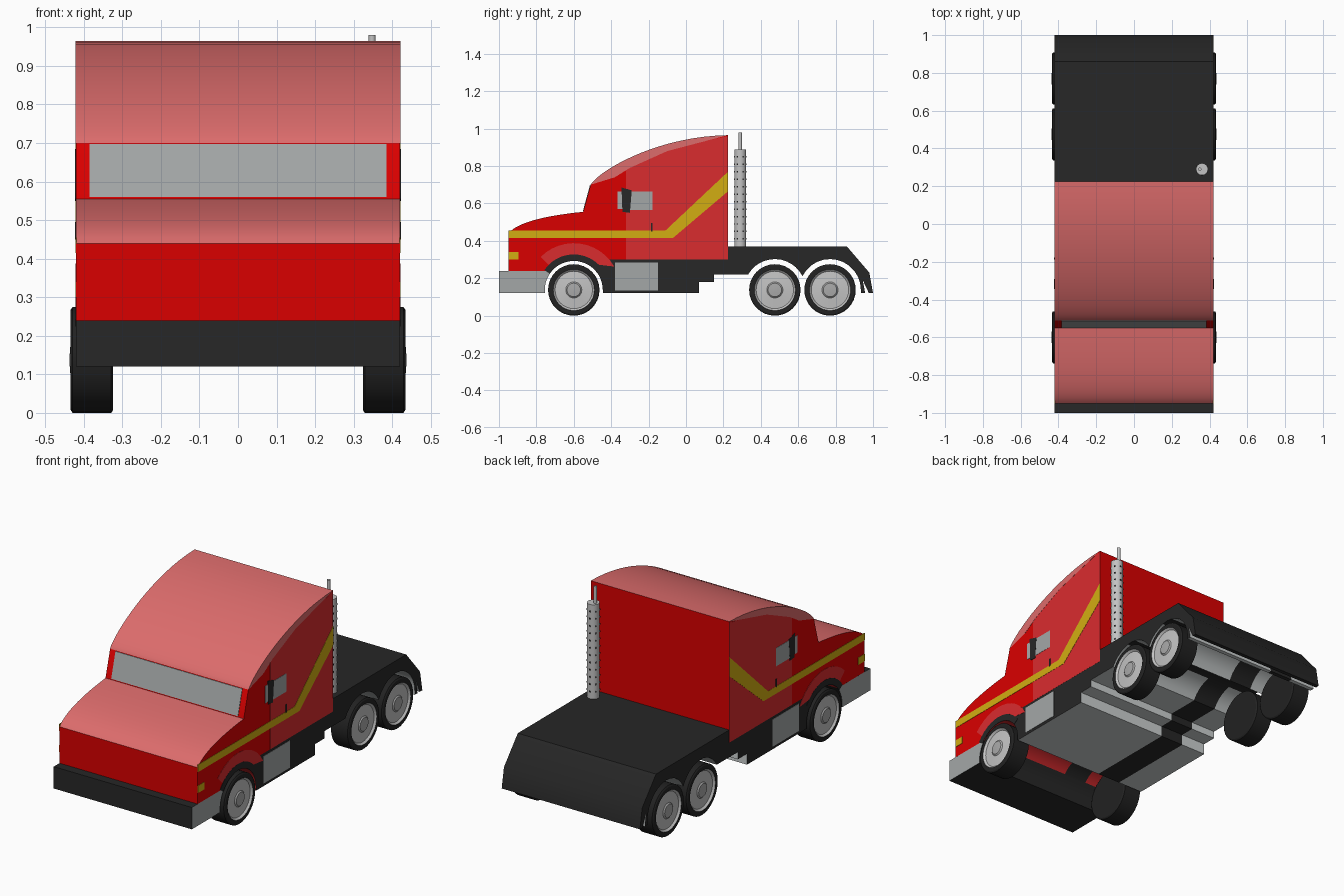
import bpy, bmesh, math
from mathutils import Vector
from mathutils.geometry import interpolate_bezier

cube = bpy.data.objects.get("Cube")
if cube:
    bpy.data.objects.remove(cube, do_unlink=True)


def material(name, r, g, b):
    m = bpy.data.materials.new(name)
    m.use_nodes = True
    m.diffuse_color = (r, g, b, 1)
    m.node_tree.nodes["Principled BSDF"].inputs["Base Color"].default_value = (r, g, b, 1)
    return m


RED = material("bright red", 0.7, 0, 0)
PINK = material("faded red", 0.72, 0.15, 0.15)
SIDE_RED = material("panel red", 0.7, 0.025, 0.028)
YELLOW = material("stripe yellow", 0.65, 0.42, 0.006)
BLACK = material("chassis black", 0.02, 0.02, 0.02)
TYRE = material("tyre black", 0.016, 0.016, 0.016)
GREY = material("grey", 0.37, 0.39, 0.39)
LIGHT = material("light metal", 0.55, 0.55, 0.55)
HUB = material("hub grey", 0.4, 0.4, 0.4)
PALE = material("underside pale grey", 0.6, 0.63, 0.63)

HALF = 0.42          # half width of the body
AXLE = 0.1375        # wheel radius and axle height
WHEELS = {"front": -0.6, "middle": 0.475, "rear": 0.77}
BANDS = [-HALF, -0.27, -0.13, 0.22, 0.33, HALF]   # colour bands across the underside


def finish(name, bm, mats, rule=None):
    bmesh.ops.recalc_face_normals(bm, faces=bm.faces)
    bm.normal_update()
    if rule:
        for f in bm.faces:
            f.material_index = mats.index(rule(f.calc_center_median(), f.normal))
    me = bpy.data.meshes.new(name)
    bm.to_mesh(me)
    bm.free()
    for m in mats:
        me.materials.append(m)
    me.shade_smooth()
    me.set_sharp_from_angle(angle=math.radians(32))
    ob = bpy.data.objects.new(name, me)
    bpy.context.collection.objects.link(ob)
    return ob


def extrude(name, profile, xs, mats, rule=None):
    """Side profile of (y, z) points swept across the given x stations."""
    bm = bmesh.new()
    rings = [[bm.verts.new((x, y, z)) for y, z in profile] for x in xs]
    n = len(profile)
    for a, b in zip(rings, rings[1:]):
        for i in range(n):
            j = (i + 1) % n
            bm.faces.new((a[i], a[j], b[j], b[i]))
    bm.faces.new(rings[0])
    bm.faces.new(rings[-1])
    return finish(name, bm, mats, rule)


def lathe(name, profile, mats, rule=None, steps=32, center=(0, 0, 0), axis="x", flip=1):
    """Turn (along, radius) points around the x or z axis."""
    bm = bmesh.new()
    rings = []
    for d, r in profile:
        ring = []
        for k in range(steps):
            a = 2 * math.pi * k / steps
            u, v = r * math.cos(a), r * math.sin(a)
            p = Vector((flip * d, u, v) if axis == "x" else (u, v, d))
            ring.append(bm.verts.new(p))
        rings.append(ring)
    for a, b in zip(rings, rings[1:]):
        for k in range(steps):
            j = (k + 1) % steps
            bm.faces.new((a[k], a[j], b[j], b[k]))
    bm.faces.new(rings[0])
    bm.faces.new(rings[-1])
    ob = finish(name, bm, mats, rule)
    ob.location = center
    return ob


def arc(cy, r, start, end, n=12):
    angles = [math.radians(start + (end - start) * i / n) for i in range(n + 1)]
    return [(cy + r * math.cos(a), AXLE + r * math.sin(a)) for a in angles]


def curve(*pts, n=14):
    return [(p.x, p.y) for p in interpolate_bezier(*[Vector(p) for p in pts], n)]


def side_plates(name, profile, mat, lift):
    """Thin plate on both flanks."""
    for side, s in (("left", 1), ("right", -1)):
        extrude(f"{name}_{side}", profile, [s * (HALF - 0.001), s * (HALF + lift)], [mat])


def rect(y0, y1, z0, z1):
    return [(y0, z0), (y1, z0), (y1, z1), (y0, z1)]


def front_arch_color(x):
    if 0.22 < x < 0.33:
        return YELLOW
    return BLACK if -0.27 < x < -0.13 else SIDE_RED


# Cab and bonnet
hood = curve((-0.95, 0.44), (-0.9, 0.5), (-0.75, 0.535), (-0.55, 0.555))
roof = curve((-0.51, 0.70), (-0.46, 0.78), (-0.15, 0.96), (0.225, 0.965), n=18)
front_arch = arc(WHEELS["front"], 0.155, 90, 139)
body = hood + roof + [(0.225, 0.30), (-0.6, 0.30)] + front_arch + [(-0.95, 0.24)]


def body_rule(c, n):
    if abs(n.x) < 0.5 and c.z < 0.296 and -0.72 < c.y < -0.59:
        return front_arch_color(c.x)
    return PINK if n.z > 0.3 else RED


extrude("cab_body", body, BANDS, [RED, PINK, SIDE_RED, YELLOW, BLACK], body_rule)

# Windscreen plate on the slanted front
extrude("windscreen", [(-0.551, 0.56), (-0.514, 0.697), (-0.508, 0.697), (-0.545, 0.56)],
        [-0.385, 0.385], [GREY])

# Bumper
bumper = [(-1, 0.24), (-1, 0.12), (-0.755, 0.12)] + arc(-0.6, 0.155, 180, 139, 5)
extrude("bumper", bumper, [-HALF, HALF], [BLACK, GREY],
        lambda c, n: GREY if abs(n.x) > 0.5 else BLACK)

# Chassis with wheel arches running through the full width and a slot behind the rear axle
chassis = ([(-0.6, 0.30)] + arc(-0.6, 0.155, 90, 0)
           + [(-0.445, 0.12), (0.07, 0.12), (0.07, 0.18), (0.15, 0.18), (0.15, 0.22)]
           + arc(WHEELS["middle"], 0.165, 150, 26.6) + arc(WHEELS["rear"], 0.165, 153.4, 0)[1:]
           + [(0.935, 0.12), (0.958, 0.12), (0.945, 0.19), (0.978, 0.12),
              (1, 0.12), (0.98, 0.23), (0.86, 0.37), (0.224, 0.37), (0.224, 0.30)])


def chassis_rule(c, n):
    if abs(n.x) > 0.5 or c.z > 0.2999 or c.y > 0.97:
        return BLACK
    if c.y < -0.444:
        return front_arch_color(c.x)
    return BLACK if -0.27 < c.x < -0.13 else PALE


extrude("chassis", chassis, BANDS, [BLACK, PALE, SIDE_RED, YELLOW], chassis_rule)

# Painted flank panels
side_plates("sleeper_panel", [(-0.32, 0.30), (0.225, 0.30), (0.225, 0.96), (-0.1, 0.89),
                              (-0.32, 0.785)], SIDE_RED, 0.0006)
side_plates("roof_band", roof + [(-0.1, 0.88), (-0.3, 0.79), (-0.38, 0.74)], PINK, 0.0012)
side_plates("fender_flare", arc(-0.6, 0.25, 30, 135) + arc(-0.6, 0.19, 135, 45), SIDE_RED, 0.0012)
side_plates("arch_trim", arc(-0.6, 0.19, 35, 146) + arc(-0.6, 0.155, 146, 35), BLACK, 0.0018)
side_plates("stripe", [(-0.95, 0.455), (-0.11, 0.455), (0.225, 0.77), (0.225, 0.665),
                       (-0.07, 0.415), (-0.95, 0.415)], YELLOW, 0.0018)
side_plates("marker_light", rect(-0.95, -0.895, 0.30, 0.34), YELLOW, 0.0018)
side_plates("side_window", rect(-0.31, -0.18, 0.565, 0.665), GREY, 0.0018)
side_plates("mirror_arm", rect(-0.365, -0.33, 0.57, 0.665), HUB, 0.0018)
side_plates("mirror", [(-0.34, 0.555), (-0.3, 0.55), (-0.29, 0.67), (-0.345, 0.685)],
            BLACK, 0.0024)
side_plates("door_handle", rect(-0.188, -0.178, 0.45, 0.495), BLACK, 0.0024)
side_plates("fuel_tank", rect(-0.38, -0.15, 0.135, 0.285), GREY, 0.0018)

# Wheels
wheel_profile = [(-0.055, 0.02), (-0.055, 0.13), (-0.05, AXLE), (0.05, AXLE), (0.055, 0.13),
                 (0.055, 0.11), (0.045, 0.1), (0.05, 0.043), (0.056, 0.036), (0.058, 0.01)]


def make_wheel_rule(s):
    def rule(c, n):
        r = math.hypot(c.y, c.z)
        if c.x * s < 0.04 or r > 0.11:
            return TYRE
        return LIGHT if r > 0.045 else HUB
    return rule


for place, y in WHEELS.items():
    for side, s in (("left", 1), ("right", -1)):
        lathe(f"{place}_wheel_{side}", wheel_profile, [TYRE, LIGHT, HUB], make_wheel_rule(s),
              center=(s * 0.379, y, AXLE), flip=s)

# Exhaust stack with perforated guard
EX, EY = 0.36, 0.29
lathe("exhaust_guard", [(0.365, 0.032), (0.888, 0.032)], [LIGHT], steps=16,
      center=(EX, EY, 0), axis="z")
lathe("exhaust_pipe", [(0.88, 0.009), (0.98, 0.009)], [LIGHT], steps=12,
      center=(EX - 0.012, EY, 0), axis="z")
bm = bmesh.new()
for row in range(12):
    for k in range(6):
        a = math.radians(60 * k + 30)
        made = bmesh.ops.create_cube(bm, size=0.008)
        spot = Vector((EX + 0.029 * math.cos(a), EY + 0.029 * math.sin(a), 0.41 + row * 0.04))
        bmesh.ops.translate(bm, verts=made["verts"], vec=spot)
finish("exhaust_holes", bm, [BLACK])
